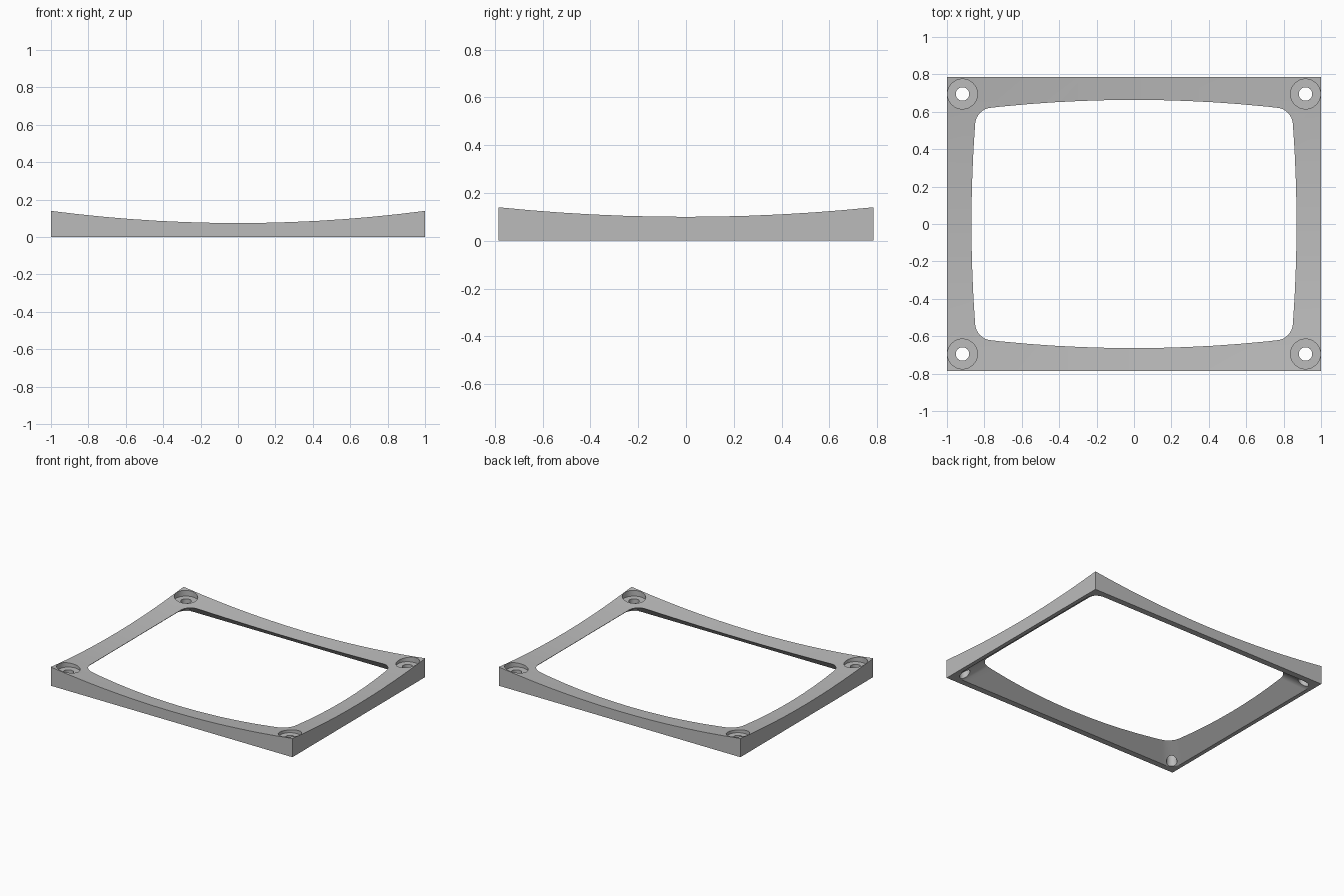
import bpy, bmesh
from math import cos, sin, pi

if "Cube" in bpy.data.objects:
    bpy.data.objects.remove(bpy.data.objects["Cube"])

HALF_X, HALF_Y = 1.0, 0.785
HOLE_X, HOLE_Y = 0.917, 0.695

grey = bpy.data.materials.new("plain grey")
grey.use_nodes = True
colour = (0.5, 0.5, 0.5, 1)
grey.diffuse_color = colour
grey.node_tree.nodes["Principled BSDF"].inputs["Base Color"].default_value = colour


def make_object(name, bm):
    bmesh.ops.recalc_face_normals(bm, faces=bm.faces)
    mesh = bpy.data.meshes.new(name)
    bm.to_mesh(mesh)
    bm.free()
    obj = bpy.data.objects.new(name, mesh)
    bpy.context.collection.objects.link(obj)
    mesh.materials.append(grey)
    return obj


def dish_height(x, y):
    return 0.035 + 0.065 * (x * x + y * y)


def rounded_outline(half_x, half_y, radius, steps=8):
    points = []
    for quarter, (sx, sy) in enumerate([(1, 1), (-1, 1), (-1, -1), (1, -1)]):
        for i in range(steps + 1):
            a = (quarter + i / steps) * pi / 2
            points.append((sx * (half_x - radius) + radius * cos(a),
                           sy * (half_y - radius) + radius * sin(a)))
    return points


def loft(name, sections):
    """Solid joining outlines given as (z, points)."""
    bm = bmesh.new()
    rings = [[bm.verts.new((x, y, z)) for x, y in pts] for z, pts in sections]
    for low, high in zip(rings, rings[1:]):
        for i in range(len(low)):
            j = (i + 1) % len(low)
            bm.faces.new((low[i], low[j], high[j], high[i]))
    bm.faces.new(rings[0][::-1])
    bm.faces.new(rings[-1])
    return make_object(name, bm)


def cut(target, cutter):
    cutter.hide_render = True
    mod = target.modifiers.new("cut", "BOOLEAN")
    mod.operation = "DIFFERENCE"
    mod.solver = "EXACT"
    mod.object = cutter
    bpy.context.view_layer.objects.active = target
    bpy.ops.object.modifier_apply(modifier=mod.name)
    bpy.data.objects.remove(cutter)


# Slab with a dished top and a flat underside
bm = bmesh.new()
bmesh.ops.create_grid(bm, x_segments=14, y_segments=12, size=1)
for v in bm.verts:
    v.co.x *= HALF_X
    v.co.y *= HALF_Y
    v.co.z = dish_height(v.co.x, v.co.y)
extruded = bmesh.ops.extrude_face_region(bm, geom=bm.faces[:], use_keep_orig=True)
for item in extruded["geom"]:
    if isinstance(item, bmesh.types.BMVert):
        item.co.z = 0
frame = make_object("frame", bm)

# Opening that narrows upwards, leaving sloped inner walls
sections = []
for z in (-0.02, 0.2):
    inset = 1.2 * z
    sections.append((z, rounded_outline(0.97 - inset, 0.74 - inset, 0.08)))
cut(frame, loft("opening_cutter", sections))

# Counterbored screw hole in each corner
for sx in (-1, 1):
    for sy in (-1, 1):
        for radius, bottom in ((0.08, 0.09), (0.036, -0.05)):
            ring = [(sx * HOLE_X + radius * cos(a * pi / 16),
                     sy * HOLE_Y + radius * sin(a * pi / 16)) for a in range(32)]
            cut(frame, loft("screw_cutter", [(bottom, ring), (0.3, ring)]))

# Smooth shading with sharp edges kept
bpy.ops.object.select_all(action="DESELECT")
frame.select_set(True)
bpy.context.view_layer.objects.active = frame
bpy.ops.object.shade_smooth_by_angle(angle=0.5)
